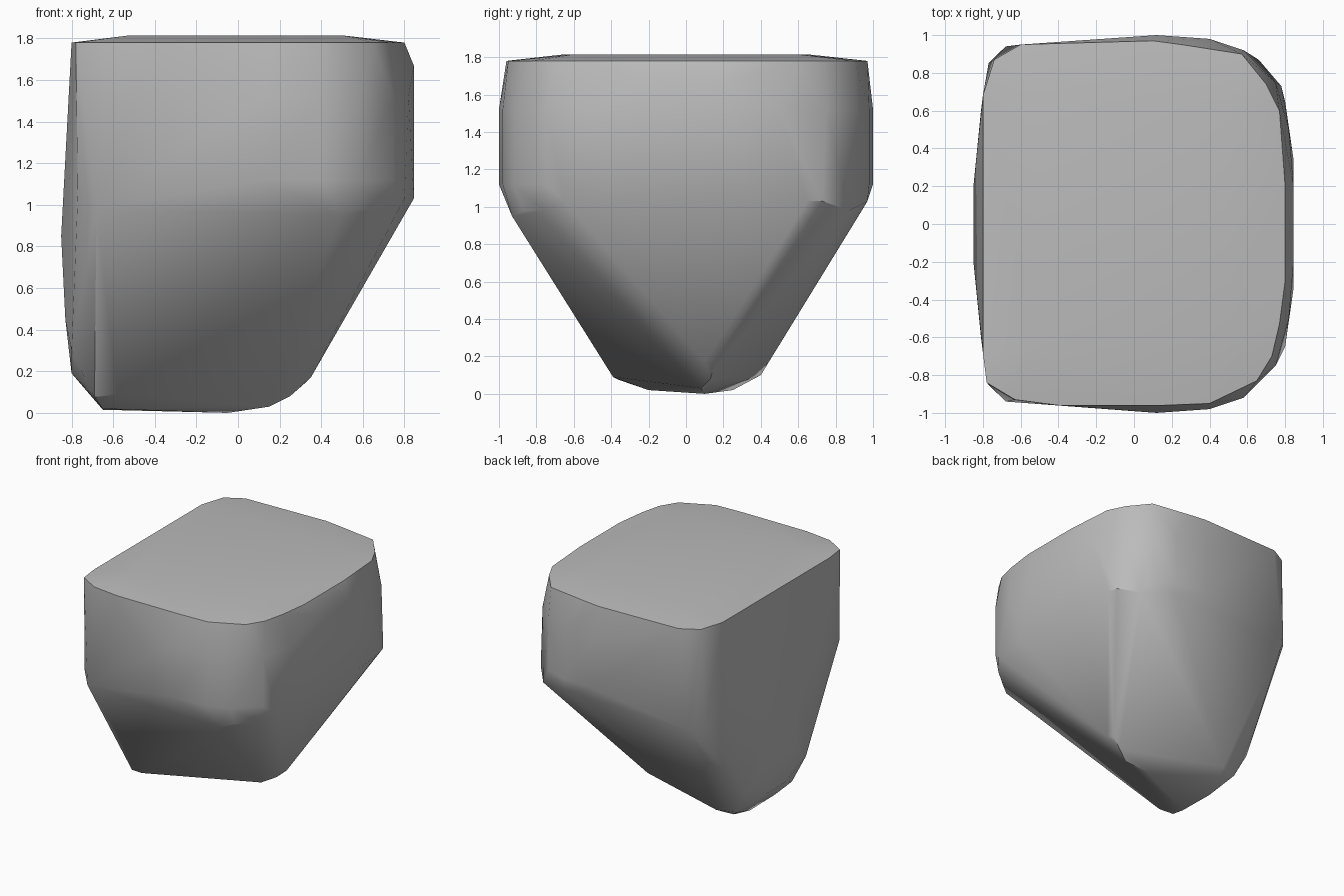
import bpy, bmesh, math

cube = bpy.data.objects.get("Cube")
if cube:
    bpy.data.objects.remove(cube)

grey = bpy.data.materials.new("stone grey")
grey.use_nodes = True
colour = (0.5, 0.5, 0.5, 1)
grey.diffuse_color = colour
grey.node_tree.nodes["Principled BSDF"].inputs["Base Color"].default_value = colour


def both_sides(points):
    """Repeat points on the front and the back."""
    return [(x, s * y, z) for x, y, z in points for s in (-1, 1)]


# Crown: slightly domed top and its rounded rim
crown = both_sides([(-.52, .65, 1.815), (.5, .6, 1.815)])
rim = [(x, y, 1.78) for x, y in (
    (-.8, -.68), (-.78, -.84), (-.63, -.93), (-.4, -.96), (.15, -.96), (.4, -.95),
    (.65, -.83), (.73, -.7), (.77, -.53), (.8, -.3), (.8, .2), (.77, .6),
    (.7, .74), (.57, .9), (.25, .95), (.1, .97), (-.6, .95), (-.74, .87), (-.8, .68))]

# Upright wall with rounded corners
wall = both_sides([(x, y, z) for z in (1.12, 1.52) for x, y in (
    (.12, 1), (.4, .98), (.58, .92), (.75, .75), (.82, .5), (.845, .2))])
wall += both_sides([(.845, .2, 1.67), (-.77, .85, 1.05), (-.81, .6, 1.1)])

# Lower edge of the wall, where the taper starts
shoulder = both_sides([(-.68, .94, .98), (.845, .34, 1.03), (.8, .65, 1.03)])
shoulder += [(.49, -.93, .95), (.58, -.87, .98), (.71, -.76, .98),
             (.78, .73, 1.03), (.66, .87, .98), (.4, .97, 1.03)]

# Bulging side and the narrow keel at the bottom
side = both_sides([(-.85, .2, .85), (-.83, .2, .45), (-.8, .38, .3), (-.8, .12, .19)])
keel = [(-.58, -.39, .09), (-.69, -.36, .075), (-.65, -.2, .02), (-.65, .12, .015),
        (-.6, .25, .02), (-.7, .35, .1), (-.55, .4, .1), (-.05, .1, 0),
        (.15, .08, .03), (.25, .13, .08), (.35, .1, .17), (.33, .15, .15)]

# Wrap all sections in one convex skin
bm = bmesh.new()
for point in crown + rim + wall + shoulder + side + keel:
    bm.verts.new(point)
result = bmesh.ops.convex_hull(bm, input=bm.verts)
spare = {g for g in result["geom_interior"] + result["geom_unused"]
         if isinstance(g, bmesh.types.BMVert)}
bmesh.ops.delete(bm, geom=list(spare), context='VERTS')
bmesh.ops.recalc_face_normals(bm, faces=bm.faces)

mesh = bpy.data.meshes.new("tapered_block")
bm.to_mesh(mesh)
bm.free()
mesh.materials.append(grey)
block = bpy.data.objects.new("tapered_block", mesh)
bpy.context.collection.objects.link(block)

# Soft corners, crisp main edges
bpy.context.view_layer.objects.active = block
block.select_set(True)
bpy.ops.object.shade_smooth_by_angle(angle=math.radians(32))
